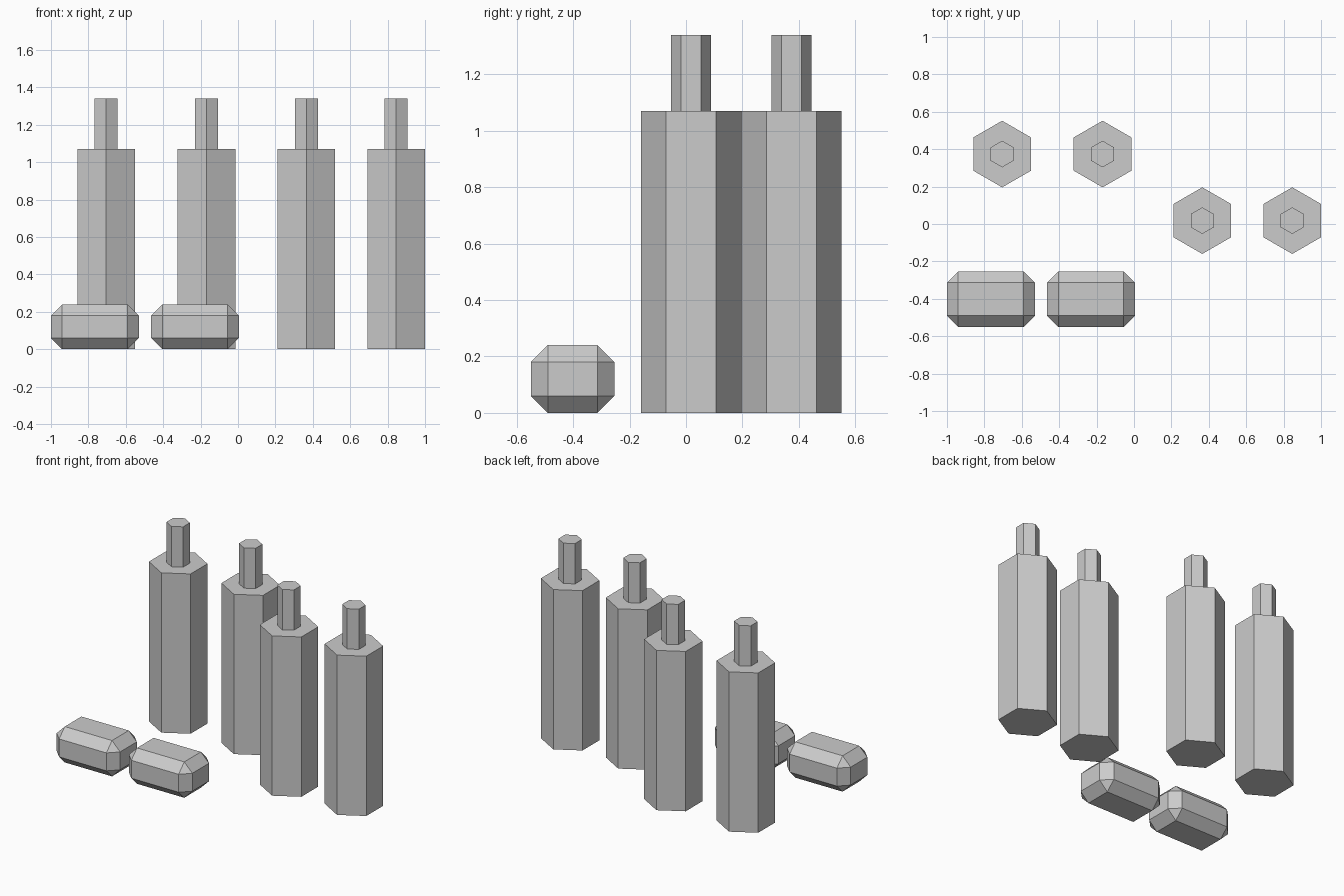
import bpy
import bmesh
from math import sin, cos, pi
from mathutils import Vector

cube = bpy.data.objects.get("Cube")
if cube:
    bpy.data.objects.remove(cube, do_unlink=True)

grey = bpy.data.materials.new("plain grey")
grey.use_nodes = True
colour = (0.6, 0.6, 0.6, 1)
grey.diffuse_color = colour
grey.node_tree.nodes["Principled BSDF"].inputs["Base Color"].default_value = colour


def finish(name, bm, location):
    bmesh.ops.recalc_face_normals(bm, faces=bm.faces)
    mesh = bpy.data.meshes.new(name)
    bm.to_mesh(mesh)
    bm.free()
    mesh.materials.append(grey)
    obj = bpy.data.objects.new(name, mesh)
    obj.location = location
    bpy.context.collection.objects.link(obj)
    return obj


def hex_prism(name, x, y, z, radius, height):
    """Six-sided prism with corners pointing to front and back."""
    bm = bmesh.new()
    ring = [bm.verts.new((radius * sin(k * pi / 3), radius * cos(k * pi / 3), 0))
            for k in range(6)]
    base = bm.faces.new(ring)
    result = bmesh.ops.extrude_face_region(bm, geom=[base], use_keep_orig=True)
    top = [v for v in result["geom"] if isinstance(v, bmesh.types.BMVert)]
    bmesh.ops.translate(bm, verts=top, vec=(0, 0, height))
    return finish(name, bm, (x, y, z))


def chamfered_block(name, x, y, size, chamfer):
    """Box standing on the ground with every edge cut off."""
    bm = bmesh.new()
    bmesh.ops.create_cube(bm, size=1)
    bmesh.ops.scale(bm, vec=Vector(size), verts=bm.verts)
    bmesh.ops.bevel(bm, geom=bm.edges[:], offset=chamfer, offset_type='OFFSET',
                    segments=1, affect='EDGES')
    return finish(name, bm, (x, y, size[2] / 2))


# Four hexagonal bottles: body and narrow neck
bottles = {
    "back_right": (-0.705, 0.374),
    "back_left": (-0.168, 0.374),
    "middle_right": (0.365, 0.018),
    "middle_left": (0.846, 0.018),
}
for place, (x, y) in bottles.items():
    hex_prism(place + "_bottle_body", x, y, 0, 0.178, 1.07)
    hex_prism(place + "_bottle_neck", x, y, 1.07, 0.071, 0.27)

# Two chamfered blocks lying in front
for place, x in (("right", -0.765), ("left", -0.23)):
    chamfered_block(place + "_block", x, -0.402, (0.47, 0.296, 0.24), 0.06)
